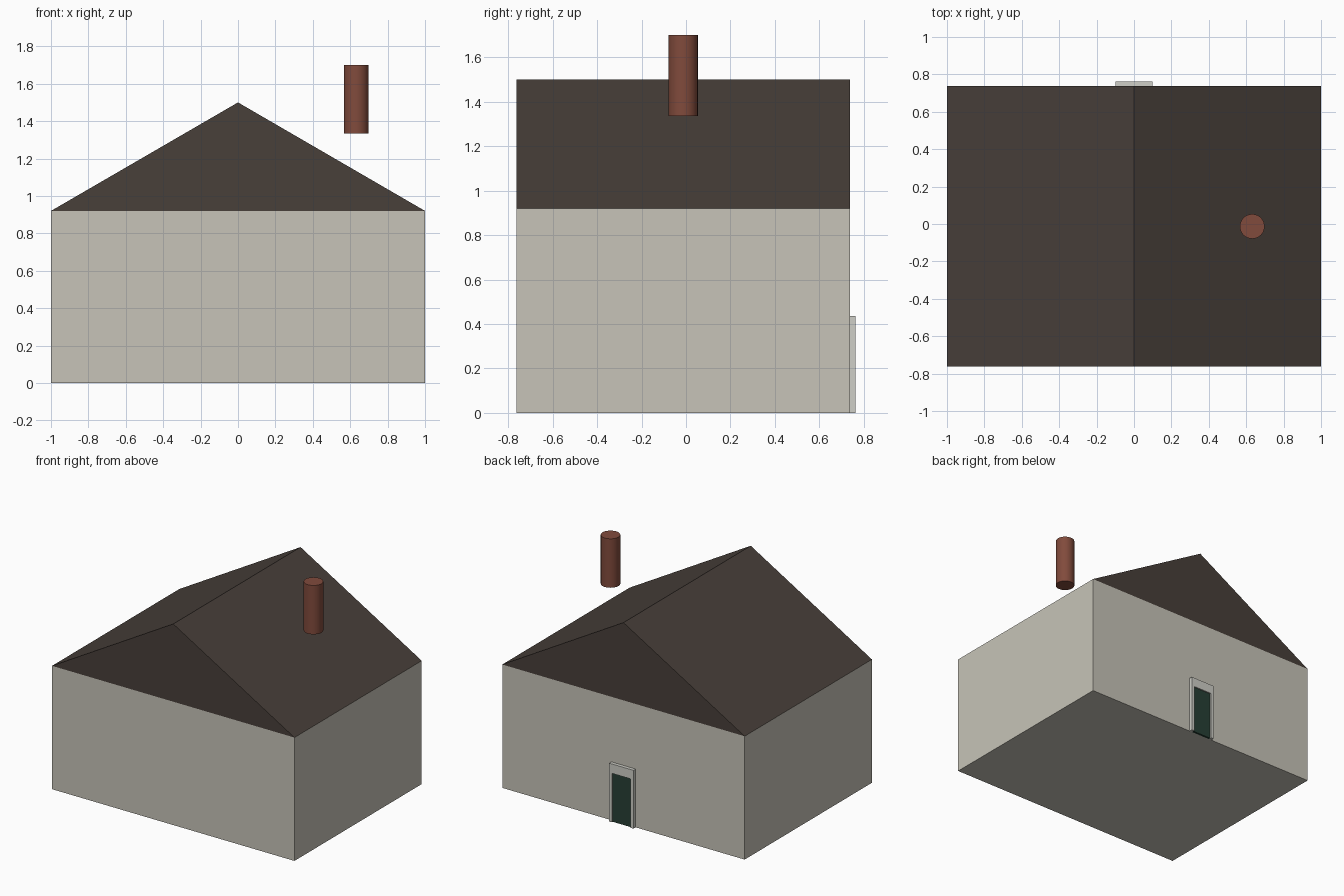
import bpy, bmesh

if "Cube" in bpy.data.objects:
    bpy.data.objects.remove(bpy.data.objects["Cube"])

Y0, Y1 = -0.763, 0.737      # front and back walls
YC = (Y0 + Y1) / 2
EAVE, RIDGE = 0.92, 1.5


def material(name, rgb):
    m = bpy.data.materials.new(name)
    m.diffuse_color = (*rgb, 1)
    m.use_nodes = True
    m.node_tree.nodes["Principled BSDF"].inputs["Base Color"].default_value = m.diffuse_color
    return m


wall_mat = material("plaster", (0.57, 0.55, 0.48))
roof_mat = material("roofing", (0.065, 0.05, 0.042))
brick_mat = material("brick", (0.22, 0.07, 0.045))
frame_mat = material("trim", (0.62, 0.62, 0.57))
door_mat = material("green_paint", (0.02, 0.05, 0.035))


def prism(name, profile, y0, y1, mat):
    """Extrude an x-z profile from y0 to y1."""
    bm = bmesh.new()
    face = bm.faces.new([bm.verts.new((x, y0, z)) for x, z in profile])
    new = bmesh.ops.extrude_face_region(bm, geom=[face])["geom"]
    verts = [g for g in new if isinstance(g, bmesh.types.BMVert)]
    bmesh.ops.translate(bm, verts=verts, vec=(0, y1 - y0, 0))
    bmesh.ops.recalc_face_normals(bm, faces=bm.faces)
    mesh = bpy.data.meshes.new(name)
    bm.to_mesh(mesh)
    bm.free()
    mesh.materials.append(mat)
    obj = bpy.data.objects.new(name, mesh)
    bpy.context.collection.objects.link(obj)
    return obj


# House body and gabled roof
prism("walls", [(-1, 0), (1, 0), (1, EAVE), (-1, EAVE)], Y0, Y1, wall_mat)
prism("roof", [(-1, EAVE), (1, EAVE), (0, RIDGE)], Y0, Y1, roof_mat)

# Back door: U-shaped surround and a slightly recessed panel
W, H, w, h = 0.1, 0.435, 0.078, 0.365
prism("door_frame", [(-W, 0), (-w, 0), (-w, h), (w, h), (w, 0), (W, 0), (W, H), (-W, H)],
      Y1, 0.763, frame_mat)
prism("door", [(-w, 0), (w, 0), (w, h), (-w, h)], Y1, 0.753, door_mat)

# Round chimney, hovering above the right slope
bpy.ops.mesh.primitive_cylinder_add(vertices=32, radius=0.066, depth=0.365,
                                    location=(0.632, YC, 1.5175))
chimney = bpy.context.object
chimney.name = "chimney"
chimney.data.materials.append(brick_mat)
bpy.ops.object.shade_smooth_by_angle()
